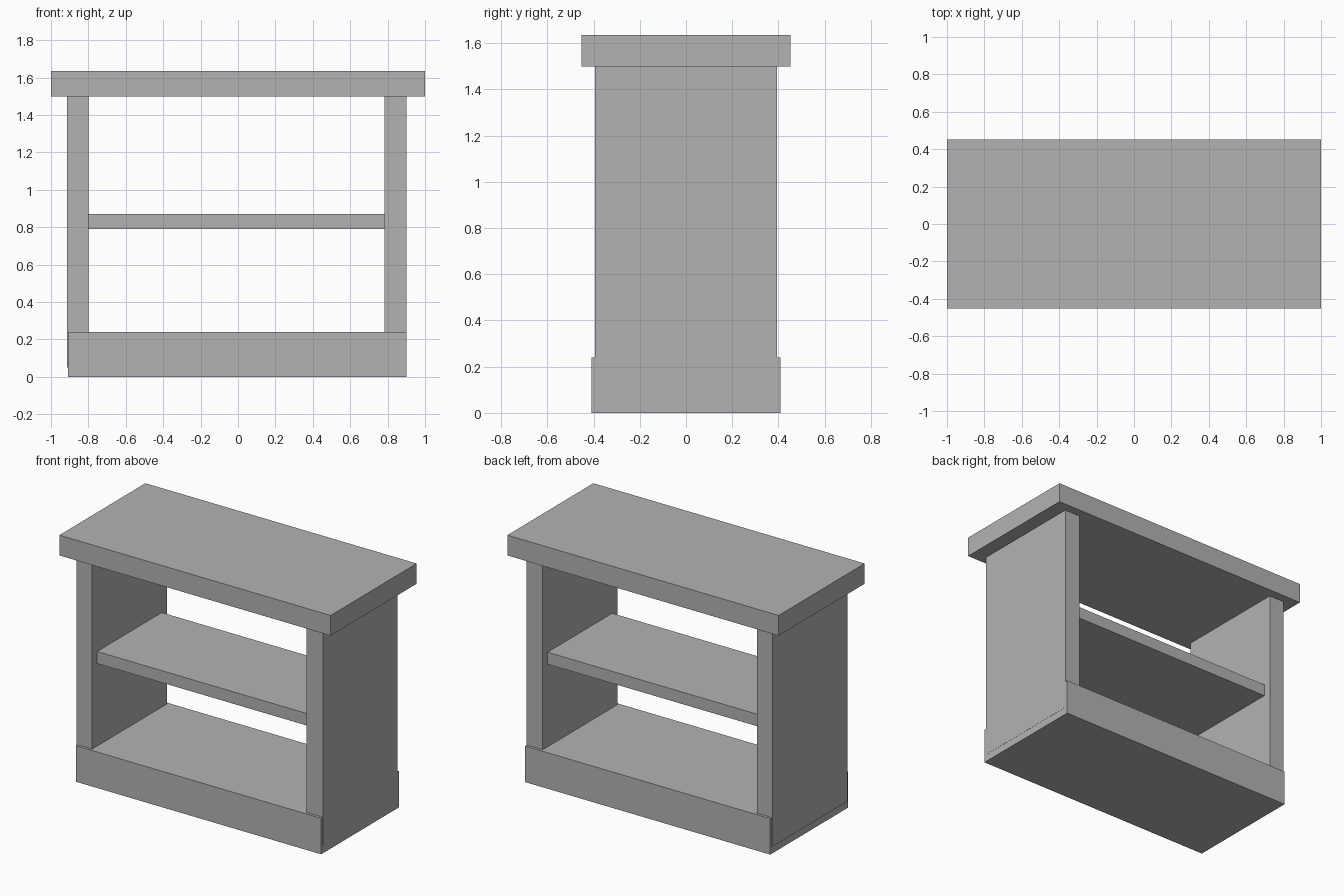
import bpy

# Remove the default cube
cube = bpy.data.objects.get("Cube")
if cube:
    bpy.data.objects.remove(cube, do_unlink=True)

# Single plain grey
grey = bpy.data.materials.new("plain_grey")
grey.use_nodes = True
colour = (0.45, 0.45, 0.45, 1)
grey.diffuse_color = colour
grey.node_tree.nodes["Principled BSDF"].inputs["Base Color"].default_value = colour


def board(name, x, y, z):
    """Add a box spanning the given (min, max) ranges."""
    spans = (x, y, z)
    bpy.ops.mesh.primitive_cube_add(size=1, location=[(a + b) / 2 for a, b in spans])
    obj = bpy.context.object
    obj.name = name
    obj.scale = [b - a for a, b in spans]
    bpy.ops.object.transform_apply(location=False, rotation=False, scale=True)
    obj.data.materials.append(grey)
    return obj


# Plinth and overhanging top
board("base", (-0.908, 0.9), (-0.41, 0.41), (0, 0.24))
board("table_top", (-1, 1), (-0.453, 0.453), (1.5, 1.635))

# Side panels, let into the base
for name, x in (("right_panel", (-0.914, -0.8)), ("left_panel", (0.782, 0.901))):
    board(name, x, (-0.393, 0.393), (0.05, 1.5))

# Middle shelf, set back from the panel edges
board("shelf", (-0.8, 0.782), (-0.34, 0.34), (0.79, 0.87))
